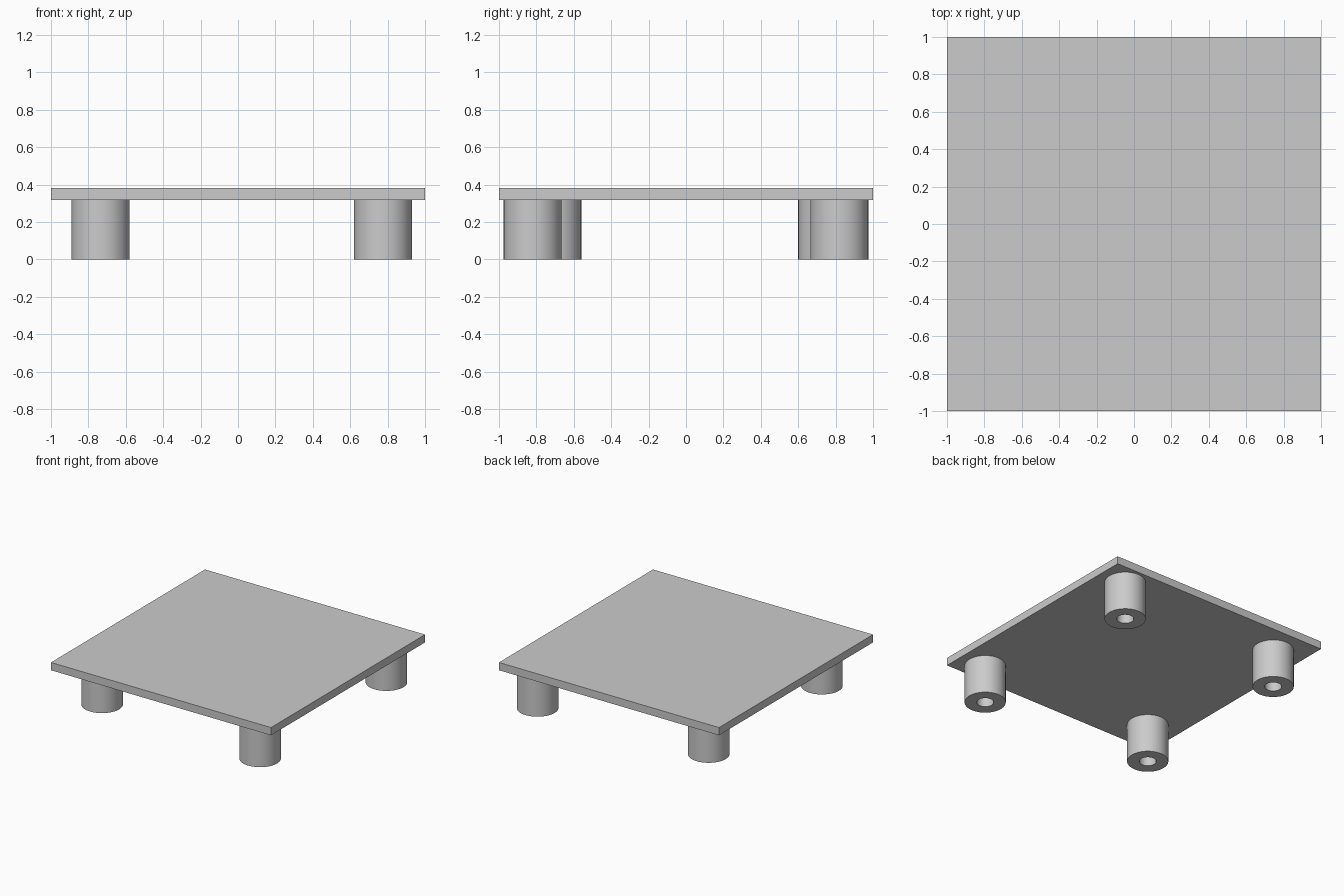
import bpy
import bmesh
import math

cube = bpy.data.objects.get("Cube")
if cube:
    bpy.data.objects.remove(cube, do_unlink=True)

LEG_HEIGHT, TOP_HEIGHT = 0.318, 0.382
OUTER, BORE, SIDES = 0.155, 0.064, 64

# Single plain grey finish
grey = bpy.data.materials.new("plain_grey")
grey.use_nodes = True
colour = (0.6, 0.6, 0.6, 1)
grey.diffuse_color = colour
grey.node_tree.nodes["Principled BSDF"].inputs["Base Color"].default_value = colour


def add_object(name, bm):
    mesh = bpy.data.meshes.new(name)
    bmesh.ops.recalc_face_normals(bm, faces=bm.faces)
    bm.to_mesh(mesh)
    bm.free()
    mesh.materials.append(grey)
    obj = bpy.data.objects.new(name, mesh)
    bpy.context.collection.objects.link(obj)
    return obj


def add_leg(name, x, y):
    """Hollow round leg: a rectangular wall profile spun about its axis."""
    bm = bmesh.new()
    profile = [(BORE, 0), (OUTER, 0), (OUTER, LEG_HEIGHT), (BORE, LEG_HEIGHT)]
    verts = [bm.verts.new((r, 0, z)) for r, z in profile]
    edges = [bm.edges.new((verts[i - 1], verts[i])) for i in range(len(verts))]
    bmesh.ops.spin(bm, geom=verts + edges, cent=(0, 0, 0), axis=(0, 0, 1),
                   angle=math.tau, steps=SIDES, use_merge=True)
    bmesh.ops.remove_doubles(bm, verts=bm.verts, dist=0.0001)
    leg = add_object(name, bm)
    leg.location = (x, y, 0)
    bpy.ops.object.select_all(action="DESELECT")
    leg.select_set(True)
    bpy.context.view_layer.objects.active = leg
    bpy.ops.object.shade_smooth_by_angle(angle=math.radians(30))


# Flat square top
bm = bmesh.new()
bmesh.ops.create_cube(bm, size=1)
bmesh.ops.scale(bm, vec=(2, 2, TOP_HEIGHT - LEG_HEIGHT), verts=bm.verts)
table_top = add_object("table_top", bm)
table_top.location.z = (TOP_HEIGHT + LEG_HEIGHT) / 2

# Four legs, set slightly unevenly
add_leg("front_left_leg", 0.775, -0.82)
add_leg("back_left_leg", 0.775, 0.82)
add_leg("front_right_leg", -0.735, -0.715)
add_leg("back_right_leg", -0.735, 0.755)
